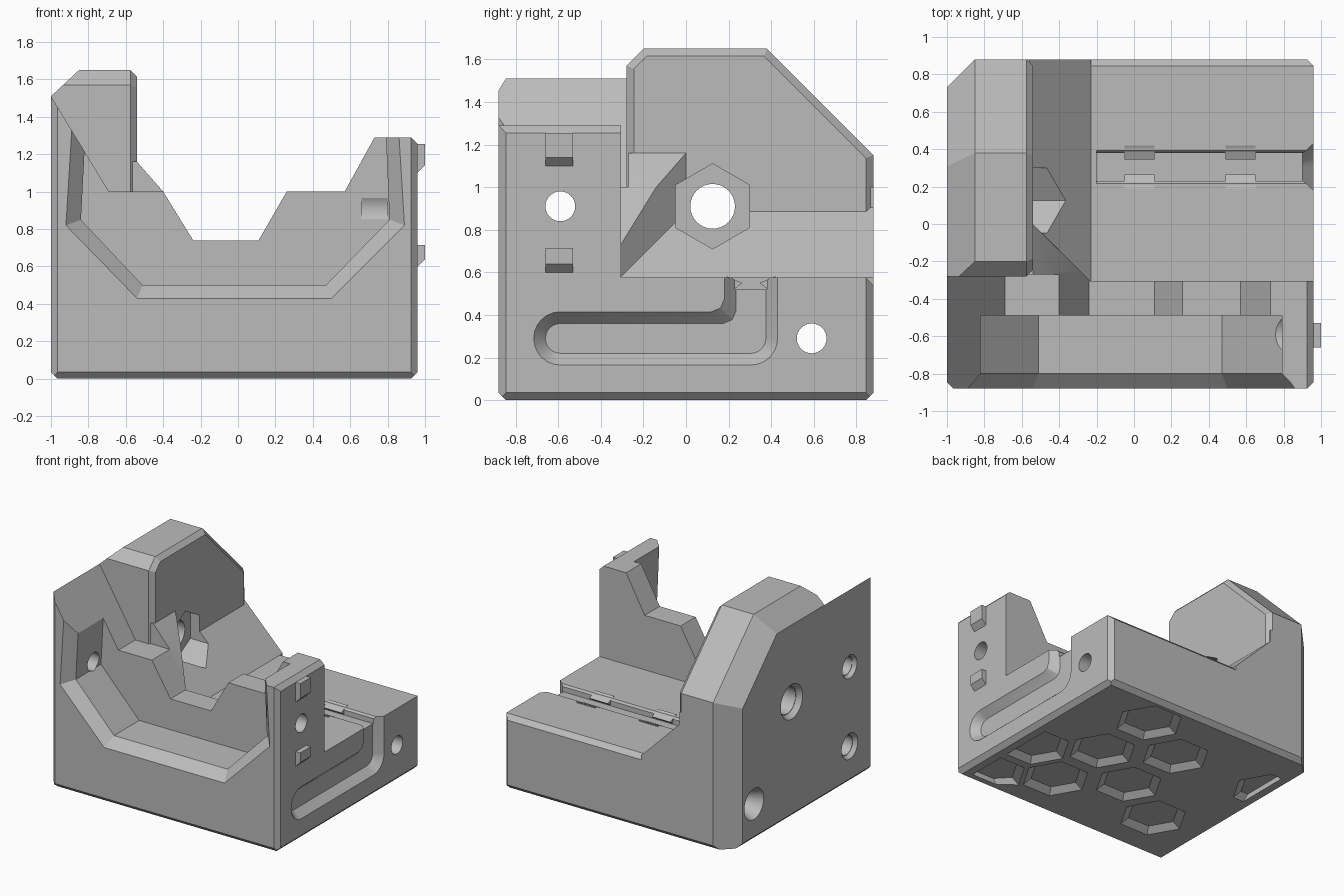
import bpy, bmesh, math
from mathutils import Vector

cube = bpy.data.objects.get("Cube")
if cube:
    bpy.data.objects.remove(cube, do_unlink=True)

grey = bpy.data.materials.new("plain grey")
grey.use_nodes = True
grey.diffuse_color = (0.5, 0.5, 0.5, 1)
grey.node_tree.nodes["Principled BSDF"].inputs["Base Color"].default_value = grey.diffuse_color


def to_object(name, bm):
    bmesh.ops.recalc_face_normals(bm, faces=bm.faces[:])
    mesh = bpy.data.meshes.new(name)
    bm.to_mesh(mesh)
    bm.free()
    obj = bpy.data.objects.new(name, mesh)
    bpy.context.scene.collection.objects.link(obj)
    return obj


def place(axis, t, u, v):
    return {"X": (t, u, v), "Y": (u, t, v), "Z": (u, v, t)}[axis]


def clip(bm, planes):
    """Trim a convex solid by planes given as (normal, point)."""
    for normal, point in planes:
        geom = bm.verts[:] + bm.edges[:] + bm.faces[:]
        bmesh.ops.bisect_plane(bm, geom=geom, dist=1e-5, plane_co=Vector(point),
                               plane_no=Vector(normal).normalized(), clear_outer=True)
        rim = [e for e in bm.edges if e.is_boundary]
        if rim:
            bmesh.ops.edgeloop_fill(bm, edges=rim)


def loft(name, axis, sections, planes=()):
    """Join outlines (position, points) along an axis into a closed solid."""
    bm = bmesh.new()
    rings = [[bm.verts.new(place(axis, t, u, v)) for u, v in points] for t, points in sections]
    for a, b in zip(rings, rings[1:]):
        for i in range(len(a)):
            j = (i + 1) % len(a)
            bm.faces.new((a[i], a[j], b[j], b[i]))
    bm.faces.new(rings[0])
    bm.faces.new(rings[-1])
    clip(bm, planes)
    return to_object(name, bm)


def prism(name, axis, start, end, points, planes=()):
    return loft(name, axis, [(start, points), (end, points)], planes)


def ngon(u, v, r, n=32, phase=0.0):
    angles = [phase + math.tau * i / n for i in range(n)]
    return [(u + r * math.cos(a), v + r * math.sin(a)) for a in angles]


def rect(u0, u1, v0, v1):
    return [(u0, v0), (u1, v0), (u1, v1), (u0, v1)]


cutters = []


def cut(cutter, *targets):
    cutter.hide_render = True
    cutters.append(cutter)
    for target in targets:
        mod = target.modifiers.new("cut", "BOOLEAN")
        mod.operation = "DIFFERENCE"
        mod.solver = "EXACT"
        mod.object = cutter


# Overall limits
L, R, F, B, TOP = -1.0, 0.96, -0.88, 0.88, 1.65
C = 0.035        # small edge chamfer
W = -0.54        # inner face of the tall side wall
DECK = 0.575     # height of the rear deck

# Chamfers shared by the body and the tall side wall
shell = [((-1, 1, 0), (L, 0.73, 0)),
         ((-0.14, 0, 0.15), (L, 0, 1.51)),
         ((0, 1, 1), (0, 0.38, TOP)),
         ((-1, 0.707, 0.707), (-0.85, 0.38, TOP))]
edges = [((1, 1, 0), (R - C, B, 0)), ((1, -1, 0), (R - C, F, 0)), ((-1, -1, 0), (L + C, F, 0)),
         ((1, 0, -1), (R - C, 0, 0)), ((-1, 0, -1), (L + C, 0, 0)),
         ((0, 1, -1), (0, B - C, 0)), ((0, -1, -1), (0, F + C, 0))]
body = prism("body", "Z", 0, TOP, rect(L, R, F, B), shell + edges)

# Tall side wall with bevelled inner edges
ridge = W - C
inner = [((0, -1, 1), (0, -0.2, TOP)),
         ((1, 0, 1), (ridge, 0, TOP)),
         ((1, -1, 0), (W, -0.28 + C, 0)),
         ((1, 1, 0), (W, B - C, 0)),
         ((1, -0.707, 0.707), (ridge, -0.2, TOP)),
         ((1, 0.707, 0.707), (ridge, 0.38, TOP))]
side_wall = prism("side_wall", "Z", 0.5, TOP, rect(L, W, -0.28, B), shell + inner)

# Corner gusset between the front wall and the side wall
diagonal = [((1, 1, 0), (W, 0, 0))]
low = [(-0.6, 0.4), (-0.2, 0.4), (-0.2, 0.675), (-0.4, 1)]
gusset_foot = prism("gusset_foot", "Y", -0.4, -0.26, low + [(-0.6, 1)], diagonal)
gusset = prism("gusset", "Y", -0.27, 0.1, low + [(W, 1.16), (-0.6, 1.16)], diagonal)

# Stepped skyline of the front wall
skyline = [(-1.2, 1.84), (-0.69, 1), (-0.4, 1), (-0.24, 0.74), (0.11, 0.74), (0.26, 1),
           (0.57, 1), (0.73, 1.29), (R - C, 1.29), (R, 1.29 - C), (1.2, 1.015)]
cut(prism("skyline_cutter", "Y", -1.2, 1.2, skyline + [(1.2, 2.2), (-1.2, 2.2)]), body)

# Open space over the rear deck, with a sloped foot at the side wall
cut(prism("deck_cutter", "Y", -0.305, 1.2,
          [(-0.56, 0.905), (-0.23, DECK), (1.2, DECK), (1.2, 2), (-0.56, 2)]), body)
cut(prism("deck_edge_cutter", "X", -0.23, 1.2, [(0.83, 0.59), (0.9, 0.59), (0.9, 0.52)]), body)

# Front pocket with a bevelled rim
rim = [(-0.86, 1.8), (-0.92, 0.82), (-0.54, 0.43), (0.5, 0.43), (0.89, 0.82), (0.83, 1.8)]
well = [(-0.79, 1.8), (-0.84, 0.85), (-0.51, 0.5), (0.47, 0.5), (0.81, 0.85), (0.77, 1.8)]
cut(loft("pocket_cutter", "Y", [(-0.95, rim), (F, rim), (-0.8, well), (-0.49, well)]), body)
cut(prism("pocket_relief_cutter", "X", 0.66, 0.8, ngon(-0.59, 0.91, 0.115)), body)

# Channel across the deck
MID = 0.305
cut(prism("channel_cutter", "X", -0.2, 0.92,
          [(MID - 0.075, 0.52), (MID + 0.075, 0.52), (MID + 0.075, 0.56),
           (MID + 0.1, 0.59), (MID - 0.1, 0.59), (MID - 0.075, 0.56)]), body)


# Rounded cable groove on the right face
def groove(r):
    z = 0.29
    cap = [(-0.59 + r * math.cos(a), z + r * math.sin(a))
           for a in (math.pi * (0.5 + i / 12) for i in range(13))]
    bend = [(MID + r * math.cos(a), z + r * math.sin(a))
            for a in (math.pi * (i / 12 - 0.5) for i in range(7))]
    y, z = MID - r, z + r
    fillet = [(y, z + 0.06), (y - 0.018, z + 0.018), (y - 0.06, z)]
    return cap + bend + [(MID + r, 0.7), (y, 0.7)] + fillet


cut(loft("groove_cutter", "X", [(0.9, groove(0.07)), (R, groove(0.125)), (1.1, groove(0.125))]), body)

# Bolt holes along x, with countersinks on the outer side
for y, z, r, end, mouth, depth in [(-0.59, 0.91, 0.07, 1.2, 0.09, 0.03),
                                   (0.59, 0.29, 0.07, 1.2, 0.12, 0.12),
                                   (-0.59, 0.29, 0.075, -0.6, 0.1, 0.03),
                                   (0.125, 0.91, 0.105, -0.3, 0.135, 0.04)]:
    targets = (body, side_wall) if z > 0.5 and y > 0 else (body,)
    cut(prism("hole_cutter", "X", -1.2, end, ngon(y, z, r)), *targets)
    cut(loft("countersink_cutter", "X", [(-1.1, ngon(y, z, mouth)), (L, ngon(y, z, mouth)),
                                         (L + depth, ngon(y, z, r + 0.004))]), *targets)

# Hexagonal nut pocket in the side wall
cut(prism("nut_cutter", "X", -0.62, -0.1, ngon(0.125, 0.91, 0.2, 6, math.pi / 6)),
    body, side_wall, gusset)


# Honeycomb recesses in the underside, cropped near the edges
def cell(x, y, r):
    return [(max(-0.9, min(0.86, u)), max(-0.8, v)) for u, v in ngon(x, y, r, 6)]


for x, y in [(0.36, 0.6), (0.36, 0.07), (0.36, -0.46), (-0.1, 0.35), (-0.1, -0.18),
             (-0.55, -0.44), (0.76, -0.2), (0.76, -0.7), (-0.93, 0.38)]:
    big, small = cell(x, y, 0.25), cell(x, y, 0.19)
    cut(loft("honeycomb_cutter", "Z", [(-0.1, big), (0, big), (0.04, small)]), body)

# Latch tabs on the right face
parts = [body, side_wall, gusset_foot, gusset]
for name, bottom, top in (("upper_tab", 1.1, 1.255), ("lower_tab", 0.6, 0.715)):
    parts.append(prism(name, "Y", -0.66, -0.53,
                       [(0.93, bottom), (R, bottom), (1, bottom + 0.04), (1, top), (0.93, top)]))

# Cable clips beside the channel
for x in (-0.05, 0.49):
    for s in (-1, 1):
        outline = [(MID + s * d, z) for d, z in ((0.115, 0.582), (0.04, 0.55), (0.08, 0.52), (0.115, 0.52))]
        parts.append(prism("cable_clip", "X", x, x + 0.16, outline))

# Bake the cuts, remove the cutters, then colour and shade
bpy.context.view_layer.update()
depsgraph = bpy.context.evaluated_depsgraph_get()
baked = [bpy.data.meshes.new_from_object(p.evaluated_get(depsgraph)) for p in parts]
for part, mesh in zip(parts, baked):
    part.modifiers.clear()
    part.data = mesh
    mesh.materials.clear()
    mesh.materials.append(grey)
for cutter in cutters:
    bpy.data.objects.remove(cutter, do_unlink=True)
for obj in bpy.context.view_layer.objects:
    obj.select_set(obj in parts)
bpy.context.view_layer.objects.active = body
bpy.ops.object.shade_smooth_by_angle(angle=math.radians(20))
